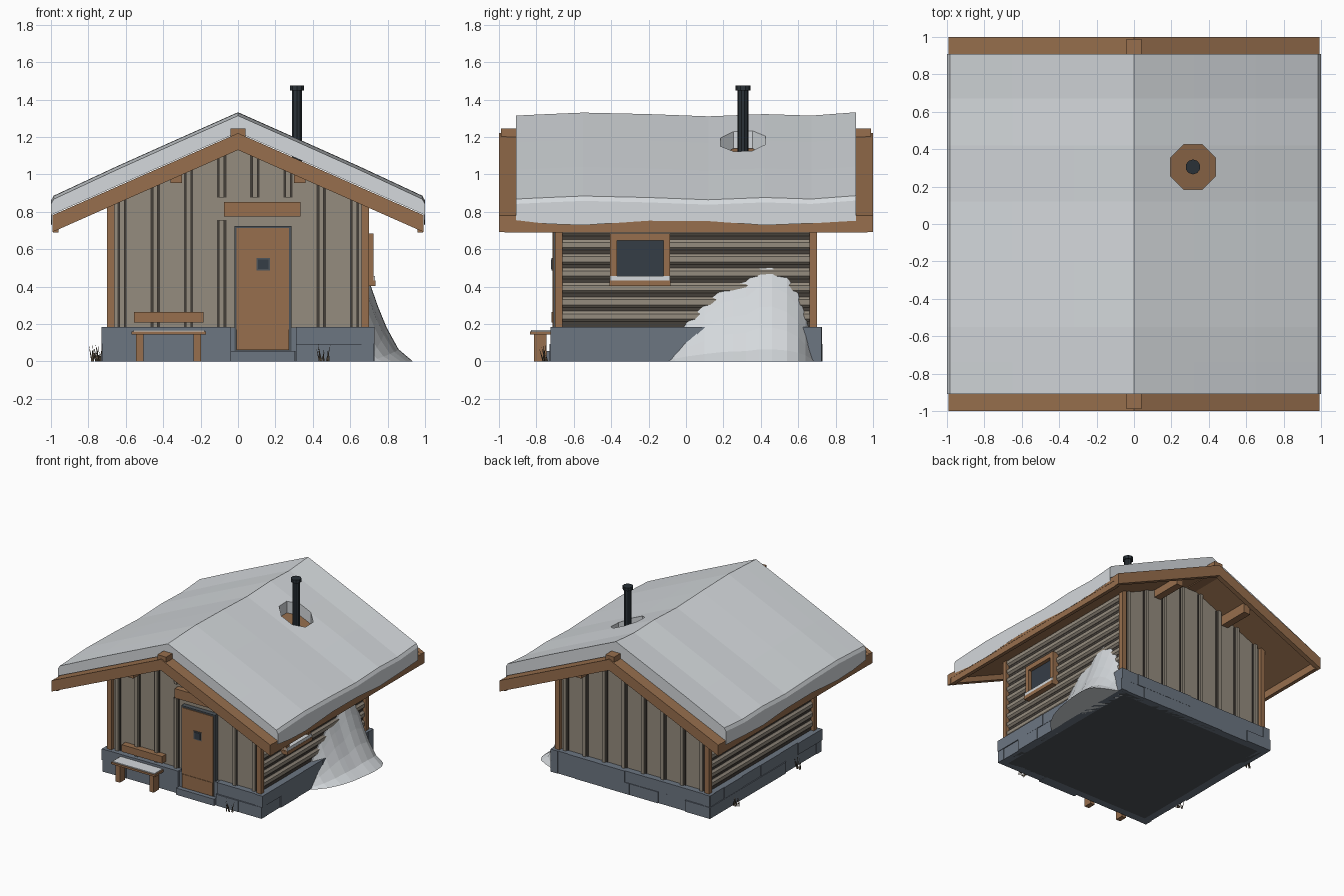
import bpy, bmesh, math, random
from mathutils import Vector

if "Cube" in bpy.data.objects:
    bpy.data.objects.remove(bpy.data.objects["Cube"])
random.seed(4)


def material(name, rgb):
    m = bpy.data.materials.new(name)
    m.diffuse_color = (*rgb, 1)
    m.use_nodes = True
    m.node_tree.nodes["Principled BSDF"].inputs["Base Color"].default_value = m.diffuse_color
    return m


WOOD = material("brown_wood", (0.31, 0.158, 0.074))
BOARD = material("weathered_board", (0.30, 0.262, 0.21))
GAP = material("dark_gap", (0.06, 0.05, 0.042))
STONE = material("slate_stone", (0.15, 0.18, 0.222))
DARK = material("dark_stone", (0.075, 0.087, 0.10))
IRON = material("black_iron", (0.023, 0.031, 0.039))
GLASS = material("dark_glass", (0.036, 0.047, 0.062))
SNOW = material("snow", (0.66, 0.69, 0.715))
GRASS = material("dry_grass", (0.10, 0.075, 0.05))


def finish(name, bm, mat):
    bmesh.ops.recalc_face_normals(bm, faces=bm.faces)
    me = bpy.data.meshes.new(name)
    bm.to_mesh(me)
    bm.free()
    me.materials.append(mat)
    ob = bpy.data.objects.new(name, me)
    bpy.context.collection.objects.link(ob)
    return ob


def box(name, x, y, z, mat):
    """Box from (min, max) pairs."""
    bm = bmesh.new()
    bmesh.ops.create_cube(bm, size=1)
    for v in bm.verts:
        v.co = [(r[0] + r[1]) / 2 + c * (r[1] - r[0]) for c, r in zip(v.co, (x, y, z))]
    return finish(name, bm, mat)


def loft(name, rings, mat):
    """Closed solid through equal-length rings of points."""
    bm = bmesh.new()
    vs = [[bm.verts.new(p) for p in ring] for ring in rings]
    n = len(rings[0])
    for a, b in zip(vs, vs[1:]):
        for i in range(n):
            j = (i + 1) % n
            bm.faces.new((a[i], a[j], b[j], b[i]))
    bm.faces.new(vs[0])
    bm.faces.new(vs[-1])
    return finish(name, bm, mat)


def prism(name, xz, y0, y1, mat):
    return loft(name, [[(x, y, z) for x, z in xz] for y in (y0, y1)], mat)


def cylinder(name, x, y, r, z0, z1, mat, n=8):
    ring = [(x + r * math.cos(math.tau * (i + .5) / n), y + r * math.sin(math.tau * (i + .5) / n))
            for i in range(n)]
    return loft(name, [[(*p, z) for p in ring] for z in (z0, z1)], mat)


SLOPE = 0.442


def roof_z(x):
    return 1.22 - SLOPE * abs(x)


# Foundation core and two courses of stone blocks
box("foundation_core", (-.695, .695), (-.695, .695), (0, .18), DARK)
for course in range(2):
    z = (course * .0925, (course + 1) * .0925)
    for side in (-1, 1):
        for axis in "xy":
            spans = [(-.725, .725)]
            if axis == "x" and side == -1:
                spans = [(-.725, -.04), (.31, .725)]
            for a, b in spans:
                n = max(2, round((b - a) / .25))
                cuts = [a] + [a + (b - a) * (i + .25 * course + random.uniform(-.12, .12)) / n
                              for i in range(1, n)] + [b]
                for p, q in zip(cuts, cuts[1:]):
                    o = .722 + random.uniform(-.004, .009)
                    r = tuple(sorted((side * .66, side * o)))
                    box("foundation_block", *(((p, q), r) if axis == "x" else (r, (p, q))), z, STONE)
box("door_step", (-.04, .305), (-.745, -.66), (0, .055), STONE)
box("door_threshold", (-.04, .31), (-.705, -.66), (.05, .18), STONE)

# Gable wall body
prism("wall_body", [(-.668, .18), (.668, .18), (.668, .885), (0, 1.18), (-.668, .885)], -.668, .668, BOARD)
for sx in (-1, 1):
    for sy in (-1, 1):
        box("corner_post", tuple(sorted((sx * .66, sx * .70))), tuple(sorted((sy * .66, sy * .70))),
            (.185, .88), WOOD)

# Board battens on both gables, each over a dark joint
for sy in (-1, 1):
    for i in range(8):
        x = -.62 + i * .1775
        top = roof_z(abs(x) + .025) - .035
        spans = [(.185, top)]
        if sy == -1 and i == 3:
            spans = [(.185, .755), (.875, top)]
        elif sy == -1 and i in (4, 5):
            spans = [(.875, top)]
        for z in spans:
            box("batten_joint", (x - .025, x + .025), tuple(sorted((sy * .66, sy * .674))), z, GAP)
            box("batten", (x - .013, x + .013), tuple(sorted((sy * .66, sy * .69))), z, BOARD)

# Horizontal log siding over dark side panels
for sx in (-1, 1):
    box("siding_gap", tuple(sorted((sx * .66, sx * .672))), (-.662, .662), (.185, .88), GAP)
    for i in range(9):
        z = .212 + i * .0765
        prism("side_log", [(sx * .66, z), (sx * .675, z), (sx * .69, z + .014), (sx * .69, z + .042),
                           (sx * .675, z + .057), (sx * .66, z + .057)], -.662, .662, BOARD)

# Door with frame, small pane and board above
box("door_frame", (-.02, .285), (-.708, -.66), (.055, .725), DARK)
box("door", (-.008, .273), (-.714, -.66), (.06, .713), WOOD)
box("door_rail", (-.008, .273), (-.718, -.71), (.06, .17), WOOD)
box("door_pane_frame", (.10, .17), (-.719, -.70), (.485, .553), DARK)
box("door_pane", (.108, .162), (-.722, -.70), (.493, .545), GLASS)
box("lintel_board", (-.075, .335), (-.715, -.66), (.775, .852), WOOD)

# Side window
box("window_glass", (.66, .695), (-.38, -.11), (.44, .66), GLASS)
for y in ((-.405, -.37), (-.12, -.085)):
    box("window_jamb", (.66, .725), y, (.43, .685), WOOD)
box("window_head", (.66, .725), (-.37, -.12), (.645, .685), WOOD)
box("window_sill", (.66, .735), (-.408, -.082), (.402, .432), WOOD)
box("sill_snow", (.68, .733), (-.405, -.085), (.432, .457), SNOW)

# Roof deck, barge boards, eave fascias, ridge beam and purlins
X = .993


def chevron(name, top, bottom, y0, y1):
    prism(name, [(-X, roof_z(X) + top), (0, 1.22 + top), (X, roof_z(X) + top),
                 (X, roof_z(X) + bottom), (0, 1.22 + bottom), (-X, roof_z(X) + bottom)], y0, y1, WOOD)


chevron("roof_deck", -.002, -.045, -.97, .97)
for s in (-1, 1):
    chevron("barge_board", 0, -.09, *sorted((s * .96, s * 1.0)))
    box("eave_fascia", tuple(sorted((s * .96, s * .99))), (-.97, .97), (.69, .765), WOOD)
    for x in (-.33, .33):
        box("purlin", (x - .03, x + .03), tuple(sorted((s * .64, s * .93))), (.955, 1.035), WOOD)
box("ridge_beam", (-.04, .04), (-.99, .99), (1.15, 1.245), WOOD)

# Wavy snow blanket, with a melted octagonal hole round the flue
rings = []
for y, dz, lip in ((-.91, -.008, .755), (-.74, 0, .735), (-.55, .008, .728), (-.2, 0, .752),
                   (.12, -.012, .750), (.42, 0, .728), (.67, -.008, .738), (.91, .01, .752)):
    half = [(1.0, lip), (1.0, .850 + dz), (.985, .876 + dz), (.65, 1.032 + dz), (.32, 1.180 + dz)]
    top = half + [(0, 1.322 + dz)] + [(-x, z) for x, z in reversed(half)]
    under = [(-.994, lip + .005), (-.994, .785), (0, 1.224), (.994, .785), (.994, lip + .005)]
    rings.append([(x, y, z) for x, z in top + under])
snow = loft("roof_snow", rings, SNOW)
cutter = cylinder("hole_cutter", .315, .305, .13, .95, 1.6, SNOW)
cutter.hide_render = True
mod = snow.modifiers.new("hole", "BOOLEAN")
mod.operation, mod.object, mod.solver = "DIFFERENCE", cutter, "EXACT"
bpy.context.view_layer.objects.active = snow
bpy.ops.object.modifier_apply(modifier=mod.name)
bpy.data.objects.remove(cutter)

# Stove flue
cylinder("flue_pipe", .315, .305, .029, 1.03, 1.46, IRON, 10)
cylinder("flue_cap", .315, .305, .04, 1.448, 1.475, IRON, 10)

# Bench with wall-mounted backrest
box("bench_seat", (-.57, -.17), (-.835, -.72), (.145, .161), WOOD)
box("bench_snow", (-.56, -.18), (-.828, -.725), (.161, .168), SNOW)
for x in (-.525, -.218):
    box("bench_leg", (x - .02, x + .02), (-.812, -.745), (0, .145), WOOD)
box("bench_back", (-.555, -.185), (-.72, -.66), (.207, .265), WOOD)

# Snow drift against the right wall: concave slices of (y, height, reach)
rings = []
for y, h, d in ((-.11, .01, .03), (-.06, .11, .09), (.0, .2, .14), (.1, .305, .19), (.2, .39, .22),
                (.25, .408, .23), (.32, .425, .24), (.39, .495, .25), (.46, .50, .255),
                (.54, .45, .25), (.60, .36, .22), (.64, .24, .15), (.69, .02, .03)):
    arc = [(.68 + d * t, y, h * (1 - t) ** 1.7) for t in (0, .12, .27, .45, .7, 1)]
    rings.append([(.66, y, 0), (.66, y, h)] + arc)
loft("snow_drift", rings, SNOW)

# Dry grass tufts
for cx, cy in ((.46, -.755), (-.755, -.38), (-.755, .43)):
    bm = bmesh.new()
    for i in range(9):
        a = random.uniform(0, math.tau)
        side = Vector((math.cos(a), math.sin(a), 0)) * .004
        base = Vector((cx + random.uniform(-.025, .025), cy + random.uniform(-.015, .015), 0))
        tip = base + Vector((random.uniform(-.025, .025), random.uniform(-.025, .025), random.uniform(.05, .105)))
        up = Vector((-side.y, side.x, 0))
        b = [bm.verts.new(base + o) for o in (side, up, -side - up)]
        t = bm.verts.new(tip)
        for k in range(3):
            bm.faces.new((b[k], b[(k + 1) % 3], t))
    finish("grass_tuft", bm, GRASS)
